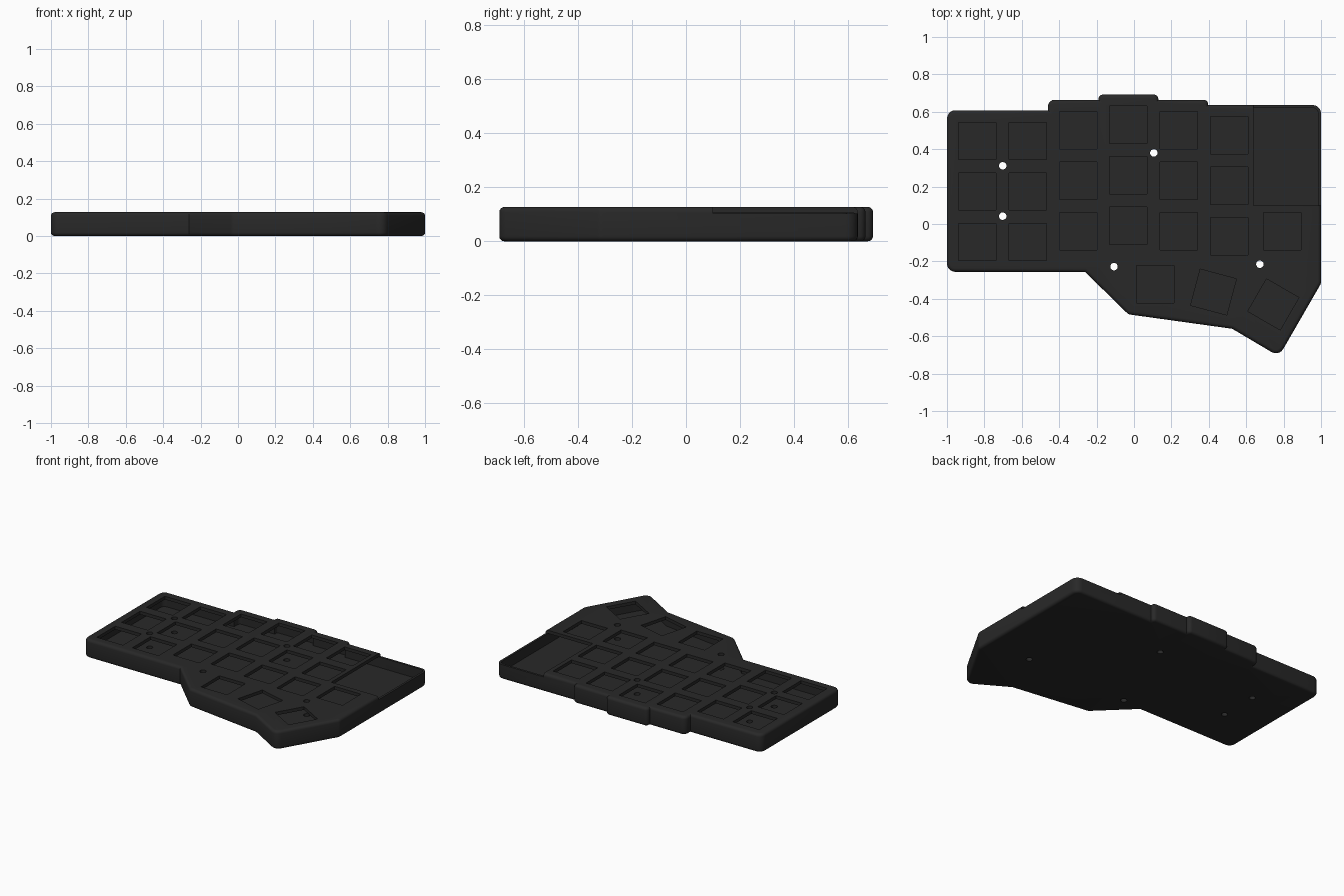
import bpy, bmesh, math
from mathutils import Vector, Matrix

if "Cube" in bpy.data.objects:
    bpy.data.objects.remove(bpy.data.objects["Cube"])

H = 0.127            # case height
PLATE = 0.022        # thickness of the switch plate
FLOOR = 0.03         # thickness of the case floor
WALL = 0.015         # thickness of the side walls

black = bpy.data.materials.new("matte black plastic")
black.diffuse_color = (0.0215, 0.0215, 0.0215, 1)
black.use_nodes = True
black.node_tree.nodes["Principled BSDF"].inputs["Base Color"].default_value = black.diffuse_color


def make_object(name, bm):
    bmesh.ops.recalc_face_normals(bm, faces=bm.faces)
    mesh = bpy.data.meshes.new(name)
    bm.to_mesh(mesh)
    bm.free()
    mesh.materials.append(black)
    ob = bpy.data.objects.new(name, mesh)
    bpy.context.collection.objects.link(ob)
    return ob


def rounded(points, steps=5):
    """Replace each (x, y, radius) corner by an arc; radius 0 stays sharp."""
    out = []
    n = len(points)
    for i, (x, y, r) in enumerate(points):
        p = Vector((x, y))
        if r == 0:
            out.append(p)
            continue
        a = (Vector(points[i - 1][:2]) - p).normalized()
        b = (Vector(points[(i + 1) % n][:2]) - p).normalized()
        half = a.angle(b) / 2
        centre = p + (a + b).normalized() * (r / math.sin(half))
        start = p + a * (r / math.tan(half)) - centre
        sweep = start.angle_signed(p + b * (r / math.tan(half)) - centre)
        for k in range(steps + 1):
            out.append(centre + Matrix.Rotation(-sweep * k / steps, 2) @ start)
    return out


def inset(points, t):
    """Move a counter-clockwise outline inward by t."""
    out = []
    n = len(points)
    for i, (x, y, r) in enumerate(points):
        p = Vector((x, y))
        d1 = (p - Vector(points[i - 1][:2])).normalized()
        d2 = (Vector(points[(i + 1) % n][:2]) - p).normalized()
        n1, n2 = Vector((-d1.y, d1.x)), Vector((-d2.y, d2.x))
        q = p + (n1 + n2) * (t / (1 + n1.dot(n2)))
        out.append((q.x, q.y, max(r - t, 0)))
    return out


def prism(points, z0, z1):
    bm = bmesh.new()
    base = bm.faces.new([bm.verts.new((p.x, p.y, z0)) for p in rounded(points)])
    top = bmesh.ops.extrude_face_region(bm, geom=[base])
    bmesh.ops.translate(bm, verts=[v for v in top["geom"] if isinstance(v, bmesh.types.BMVert)],
                        vec=(0, 0, z1 - z0))
    bmesh.ops.recalc_face_normals(bm, faces=bm.faces)
    return bm


def add_box(bm, x, y, w, d, z0, z1, angle=0):
    m = (Matrix.Translation((x, y, (z0 + z1) / 2)) @ Matrix.Rotation(math.radians(angle), 4, 'Z')
         @ Matrix.Diagonal((w, d, z1 - z0, 1)))
    bmesh.ops.create_cube(bm, size=1, matrix=m)


def cut(target, name, bm):
    cutter = make_object(name, bm)
    cutter.hide_render = True
    mod = target.modifiers.new(name, 'BOOLEAN')
    mod.operation = 'DIFFERENCE'
    mod.solver = 'EXACT'
    mod.object = cutter
    bpy.context.view_layer.objects.active = target
    bpy.ops.object.modifier_apply(modifier=name)
    bpy.data.objects.remove(cutter)


# Case body: stepped outline, extruded, with rounded top and bottom rims
outline = [(-1, -0.256, 0.045), (-0.262, -0.256, 0), (-0.03, -0.483, 0.04), (0.525, -0.56, 0),
           (0.775, -0.708, 0.045), (1, -0.318, 0.04), (1, 0.636, 0.045), (0.396, 0.636, 0),
           (0.396, 0.664, 0.024), (0.13, 0.664, 0), (0.13, 0.692, 0.024), (-0.19, 0.692, 0.024),
           (-0.19, 0.664, 0), (-0.46, 0.664, 0.035), (-0.46, 0.608, 0), (-1, 0.608, 0.045)]
bm = prism(outline, 0, H)
rims = [e for e in bm.edges if abs(e.verts[0].co.z - e.verts[1].co.z) < 1e-5]
bmesh.ops.bevel(bm, geom=rims, offset=0.019, segments=4, profile=0.5, affect='EDGES',
                clamp_overlap=False)
case = make_object("keyboard_case", bm)

# Hollow inside, between the floor and the switch plate
cut(case, "cavity_cutter", prism(inset(outline, WALL), FLOOR, H - PLATE))

# Open controller bay with a lowered rim
bm = bmesh.new()
add_box(bm, 0.89, 0.395, 0.5, 0.59, 0.102, 0.2)
cut(case, "bay_cutter", bm)

# Switch openings: columns as (x, top row y), then the inner key and thumb keys
PITCH, KEY = 0.27, 0.2
columns = [(-0.838, 0.444), (-0.568, 0.444), (-0.299, 0.502), (-0.03, 0.53),
           (0.24, 0.502), (0.51, 0.475)]
keys = [(x, y - PITCH * row, 0) for x, y in columns for row in range(3)]
keys += [(0.793, -0.038, 0), (0.114, -0.323, 0), (0.425, -0.364, -15), (0.745, -0.43, -30)]
bm = bmesh.new()
for x, y, a in keys:
    add_box(bm, x, y, KEY, KEY, FLOOR + 0.02, 0.2, a)
cut(case, "switch_cutter", bm)

# Screw holes right through the case
bm = bmesh.new()
for x, y in [(-0.702, 0.311), (-0.702, 0.042), (0.106, 0.38), (-0.107, -0.228), (0.673, -0.215)]:
    bmesh.ops.create_cone(bm, cap_ends=True, segments=24, radius1=0.02, radius2=0.02, depth=0.5,
                          matrix=Matrix.Translation((x, y, 0)))
cut(case, "screw_hole_cutter", bm)

# Smooth rounded edges, crisp cuts
bpy.ops.object.select_all(action='DESELECT')
case.select_set(True)
bpy.context.view_layer.objects.active = case
bpy.ops.object.shade_smooth_by_angle(angle=math.radians(35))
